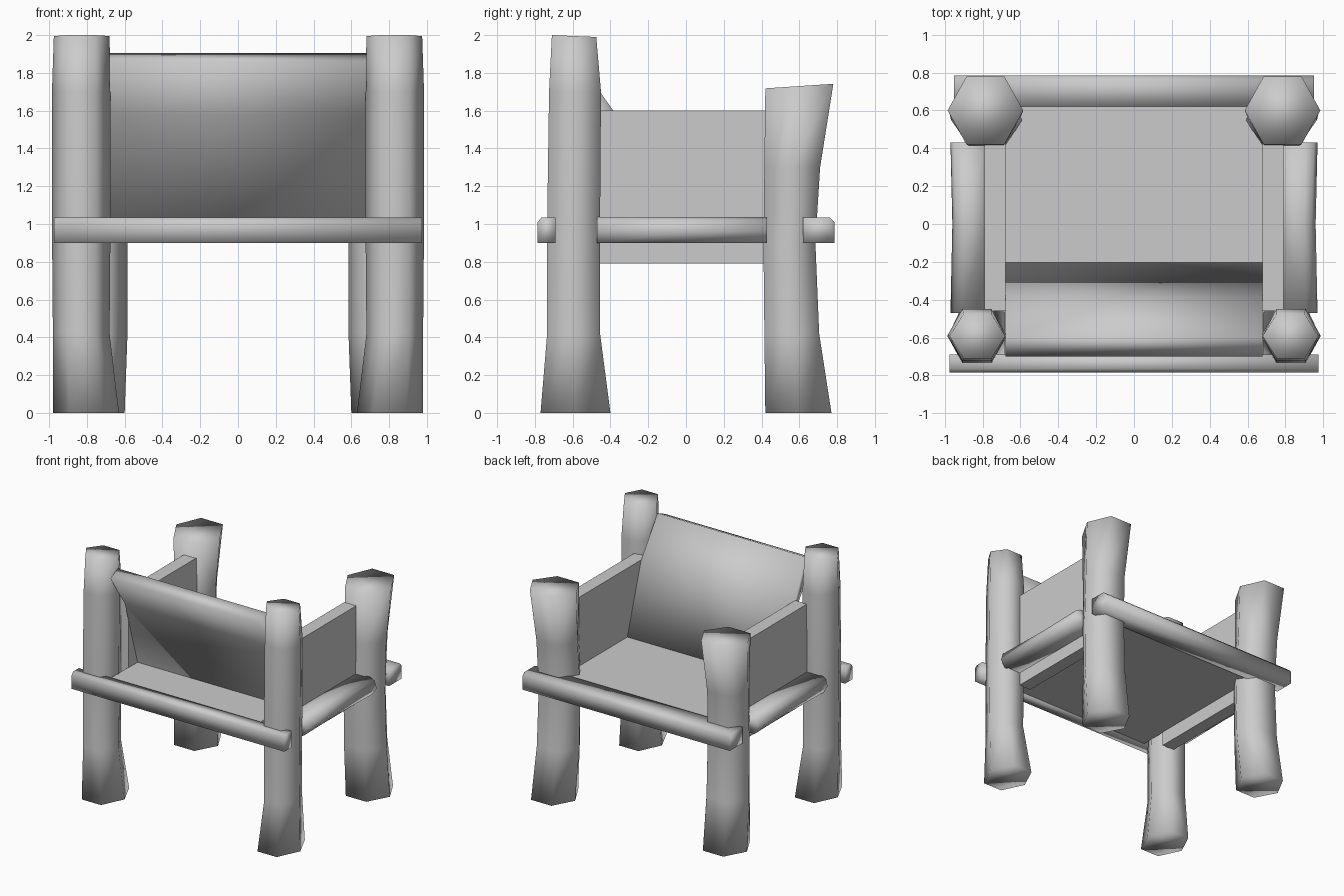
import bpy, bmesh, math
from mathutils import Vector

if "Cube" in bpy.data.objects:
    bpy.data.objects.remove(bpy.data.objects["Cube"])

grey = bpy.data.materials.new("plain grey")
grey.use_nodes = True
COLOUR = (0.6, 0.6, 0.6, 1)
grey.diffuse_color = COLOUR
grey.node_tree.nodes["Principled BSDF"].inputs["Base Color"].default_value = COLOUR


def loft(name, rings, smooth=True):
    """Skin a list of point rings and cap both ends."""
    bm = bmesh.new()
    loops = [[bm.verts.new(p) for p in ring] for ring in rings]
    for a, b in zip(loops, loops[1:]):
        for i in range(len(a)):
            j = (i + 1) % len(a)
            bm.faces.new((a[i], a[j], b[j], b[i]))
    bm.faces.new(loops[0][::-1])
    bm.faces.new(loops[-1])
    bmesh.ops.recalc_face_normals(bm, faces=bm.faces)
    for f in bm.faces:
        f.smooth = smooth
    mesh = bpy.data.meshes.new(name)
    bm.to_mesh(mesh)
    bm.free()
    mesh.materials.append(grey)
    obj = bpy.data.objects.new(name, mesh)
    bpy.context.collection.objects.link(obj)
    return obj


def mirrored(make, name, rings, smooth=True):
    """Left part and its right twin."""
    make("left_" + name, rings, smooth)
    make("right_" + name, [[(-x, y, z) for x, y, z in r] for r in rings], smooth)


def hexagon(x0, x1, y0, y1, z, tilt=0):
    """Level ring of a log; two corners lie on the x axis, tilt lifts the +y side."""
    ring = []
    for i in range(6):
        a = math.radians(60 * i)
        s = math.sin(a) / math.sin(math.radians(60))
        ring.append(((x0 + x1) / 2 + (x1 - x0) / 2 * math.cos(a),
                     (y0 + y1) / 2 + (y1 - y0) / 2 * s, z + tilt * s))
    return ring


def across(profile, stations):
    """Rings of a y-z profile set at several x positions."""
    return [[(x, y, z) for y, z in profile] for x in stations]


# Tall posts beside the backrest
mirrored(loft, "backrest_post", [
    hexagon(.63, .98, -.77, -.40, 0),
    hexagon(.68, .98, -.735, -.455, .42),
    hexagon(.675, .985, -.735, -.455, 1.0),
    hexagon(.675, .985, -.725, -.45, 1.7),
    hexagon(.68, .975, -.71, -.475, 1.995, -.005)])

# Shorter flared posts at the open side
mirrored(loft, "open_side_post", [
    hexagon(.60, .975, .42, .77, 0),
    hexagon(.585, .97, .415, .705, .42),
    hexagon(.585, .965, .41, .685, .9),
    hexagon(.60, .965, .415, .71, 1.3),
    hexagon(.585, .985, .42, .78, 1.73, .012)])

# Seat board
loft("seat", across([(-.70, .91), (.70, .91), (.70, 1.03), (-.70, 1.03)],
                    (-.685, .685)), False)

# Leaning backrest with a slight bend
loft("backrest", across([(-.20, 1.02), (-.385, 1.6), (-.60, 1.905), (-.70, 1.86),
                         (-.51, 1.58), (-.34, 1.02)], (-.68, .68)))

# Side panels, reaching below the seat
mirrored(loft, "side_panel", across([(-.46, .79), (.45, .79), (.45, 1.6), (-.46, 1.6)],
                                    (.68, .79)), False)

# Cross rails with a clipped outer top edge
loft("backrest_rail", across([(-.69, .9), (-.785, .9), (-.785, 1.01),
                              (-.765, 1.035), (-.69, 1.035)], (-.975, .975)))
loft("open_side_rail", across([(.62, .9), (.785, .9), (.785, 1.01),
                               (.76, 1.035), (.62, 1.035)], (-.95, .95)))

# Side rails, slightly bowed
mirrored(loft, "side_rail", [
    [(.78, y, .9), (.93 + d, y, .9), (.97 + d, y, .96), (.95 + d, y, 1.02),
     (.91 + d, y, 1.038), (.78, y, 1.038)]
    for y, d in ((-.47, 0), (0, -.01), (.43, 0))])
